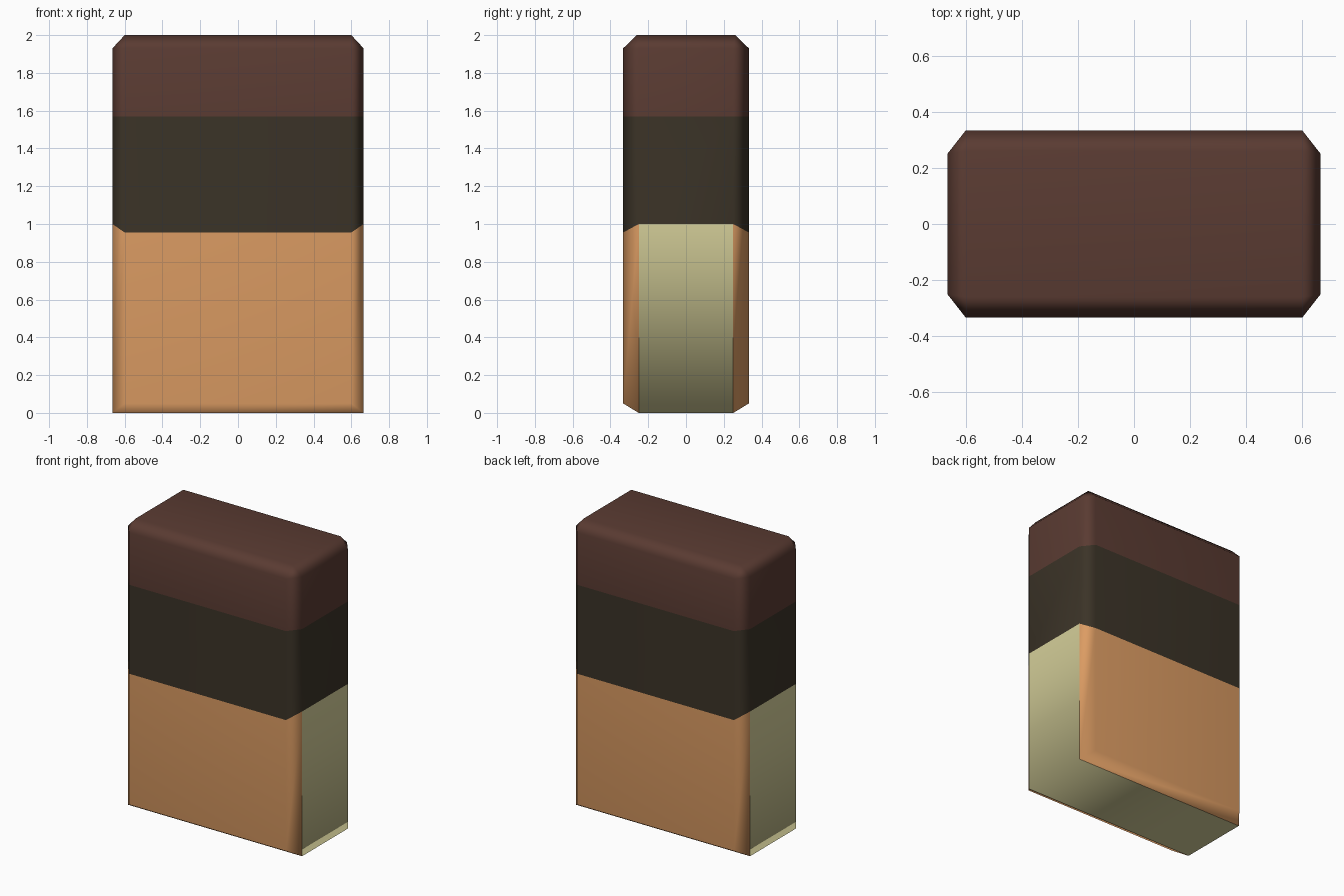
import bpy, bmesh

if "Cube" in bpy.data.objects:
    bpy.data.objects.remove(bpy.data.objects["Cube"])

XO, XI = 0.665, 0.60     # outer / chamfer x
YO, YI = 0.333, 0.25     # outer / chamfer y


def material(name, srgb):
    lin = [((c / 255 + 0.055) / 1.055) ** 2.4 for c in srgb]
    m = bpy.data.materials.new(name)
    m.diffuse_color = (*lin, 1)
    m.use_nodes = True
    m.node_tree.nodes["Principled BSDF"].inputs["Base Color"].default_value = m.diffuse_color
    return m


mats = [material("orange_tan", (220, 156, 99)),
        material("pale_cream", (214, 208, 154)),
        material("dark_olive", (59, 51, 39)),
        material("reddish_brown", (90, 59, 50))]
ORANGE, PALE, DARK, BROWN = range(4)

bm = bmesh.new()


def ring(z_face, z_side):
    """Octagonal ring; z may differ on the wide faces and the narrow sides."""
    pts = [(XI, -YO), (XO, -YI), (XO, YI), (XI, YO),
           (-XI, YO), (-XO, YI), (-XO, -YI), (-XI, -YO)]
    return [bm.verts.new((x, y, z_face if abs(y) == YO else z_side)) for x, y in pts]


def face(verts, mat):
    f = bm.faces.new(verts)
    f.material_index = mat
    f.smooth = True


# Walls: lower part, dark band, brown cap
rings = [ring(0.05, 0.0), ring(0.955, 1.0), ring(1.57, 1.57), ring(1.93, 1.93)]
for level, mat in enumerate((ORANGE, DARK, BROWN)):
    a, b = rings[level], rings[level + 1]
    for i in range(8):
        j = (i + 1) % 8
        narrow = i in (1, 5)
        face((a[i], a[j], b[j], b[i]), PALE if level == 0 and narrow else mat)

# Bottom: pale underside with sloped orange edges front and back
r = rings[0]
face((r[1], r[6], r[5], r[2]), PALE)
face((r[0], r[7], r[6], r[1]), ORANGE)
face((r[4], r[3], r[2], r[5]), ORANGE)

# Top: flat rectangle, sloped edges and corner triangles
t = [bm.verts.new((x, y, 2.0)) for x, y in
     ((XI, -0.26), (XI, 0.26), (-XI, 0.26), (-XI, -0.26))]
face(t, BROWN)
d = rings[3]
for k, (p, q) in enumerate(((0, 1), (2, 3), (4, 5), (6, 7))):
    n = (k + 1) % 4
    face((d[p], d[q], t[k]), BROWN)
    face((d[q], d[(q + 1) % 8], t[n], t[k]), BROWN)

bmesh.ops.recalc_face_normals(bm, faces=bm.faces[:])

# Crisp edge around the pale strip
for e in bm.edges:
    kinds = {f.material_index for f in e.link_faces}
    e.smooth = not (PALE in kinds and len(kinds) > 1)

mesh = bpy.data.meshes.new("banded_block")
bm.to_mesh(mesh)
bm.free()
for m in mats:
    mesh.materials.append(m)
block = bpy.data.objects.new("banded_block", mesh)
bpy.context.collection.objects.link(block)
wn = block.modifiers.new("soft_edges", 'WEIGHTED_NORMAL')
wn.keep_sharp = True
